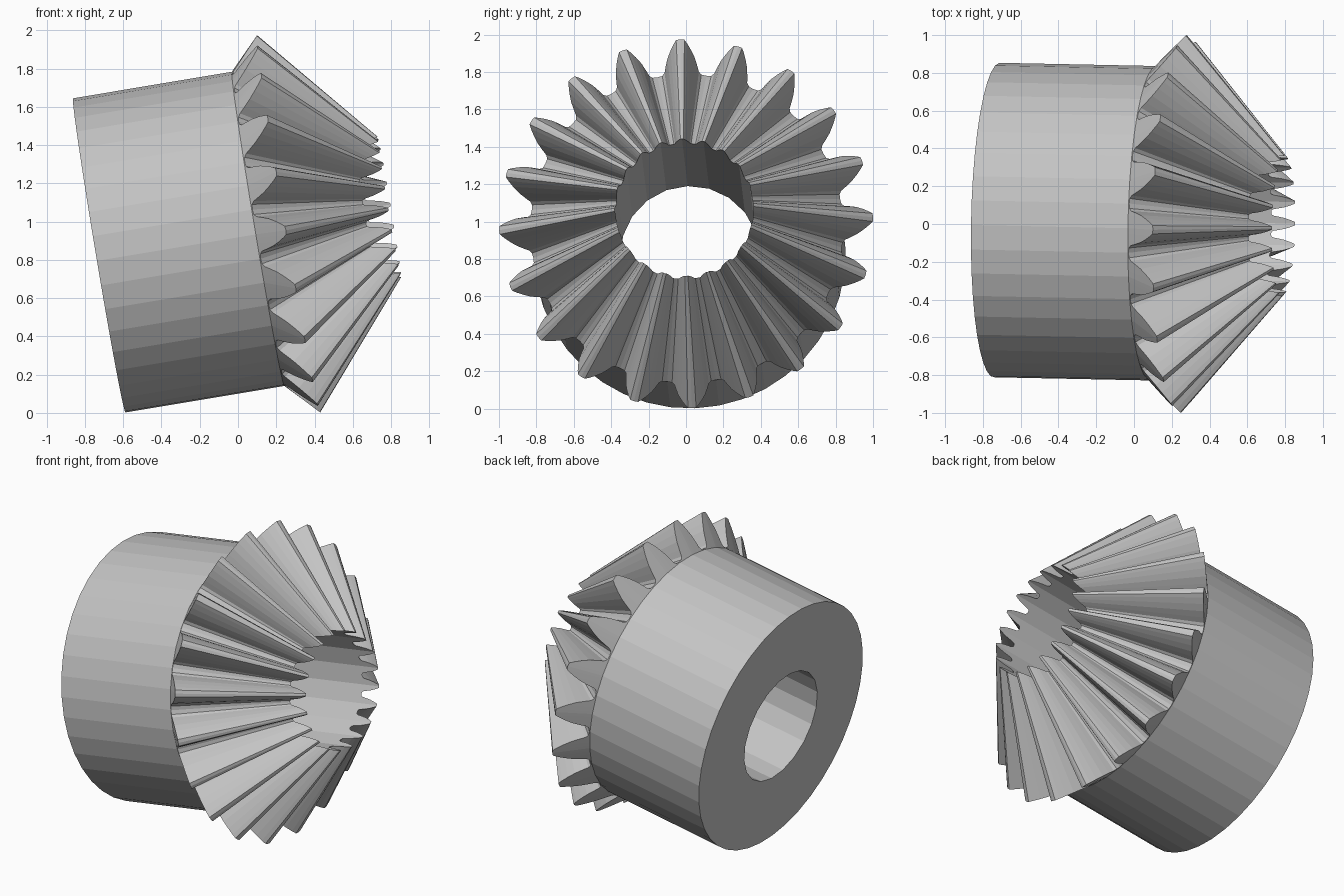
import bpy, bmesh, math
from mathutils import Vector

if "Cube" in bpy.data.objects:
    bpy.data.objects.remove(bpy.data.objects["Cube"])

TEETH = 20
HUB_R, BORE_R, HUB_LEN = 0.833, 0.372, 0.842
APEX = 1.013                      # where all tooth lines meet on the axis

# tilted gear axis, with its own up and right directions
axis = Vector((0.986, -0.02, 0.1645)).normalized()
up = (Vector((0, 0, 1)) - axis * axis.z).normalized()
right = up.cross(axis)
centre = Vector((0.105, 0.004, 0.962))   # middle of the hub's front rim
ROLL = math.radians(92)

# half tooth at the heel: radius, half width
FLANK = [(0.838, 0.105), (0.85, 0.092), (0.88, 0.084), (0.915, 0.073),
         (0.95, 0.055), (0.98, 0.036), (0.998, 0.022)]


def place(t, r, a):
    return centre + axis * t + (right * math.cos(a + ROLL) + up * math.sin(a + ROLL)) * r


def facet(radius, sides, a):
    """Radius of a regular polygon at angle a."""
    step = 2 * math.pi / sides
    return radius * math.cos(step / 2) / math.cos(a % step - step / 2)


# one tooth outline as (angle, radius), then all the way round
half = [(w / r, r) for r, w in FLANK]
tooth = [(-math.pi / TEETH, 0.835)] + [(-a, r) for a, r in half] + [(0, 1.0)] + half[::-1]
outline = [(a + k * 2 * math.pi / TEETH, r) for k in range(TEETH) for a, r in tooth]

# rings: bore back, hub back, hub front, tooth heel, tooth toe on the bore wall
rings = [[], [], [], [], []]
for a, r in outline:
    hub, bore = facet(HUB_R, 40, a), facet(BORE_R, 20, a)
    heel_t = (r - 0.831) * 0.96
    toe_t = APEX - (APEX - heel_t) * bore / r
    for ring, (t, rad) in zip(rings, [(-HUB_LEN, bore), (-HUB_LEN, hub), (0, hub),
                                      (heel_t, r), (toe_t, bore)]):
        ring.append((t, rad, a))

bm = bmesh.new()
loops = [[bm.verts.new(place(*p)) for p in ring] for ring in rings]
n = len(outline)
for k in range(5):
    p, q = loops[k], loops[(k + 1) % 5]
    for i in range(n):
        j = (i + 1) % n
        bm.faces.new((p[i], p[j], q[j], q[i]))
bmesh.ops.recalc_face_normals(bm, faces=bm.faces)

mesh = bpy.data.meshes.new("bevel_gear")
bm.to_mesh(mesh)
bm.free()
gear = bpy.data.objects.new("bevel_gear", mesh)
bpy.context.collection.objects.link(gear)

# single plain grey
grey = bpy.data.materials.new("plain grey")
grey.diffuse_color = (0.55, 0.55, 0.55, 1)
grey.use_nodes = True
grey.node_tree.nodes["Principled BSDF"].inputs["Base Color"].default_value = grey.diffuse_color
mesh.materials.append(grey)
